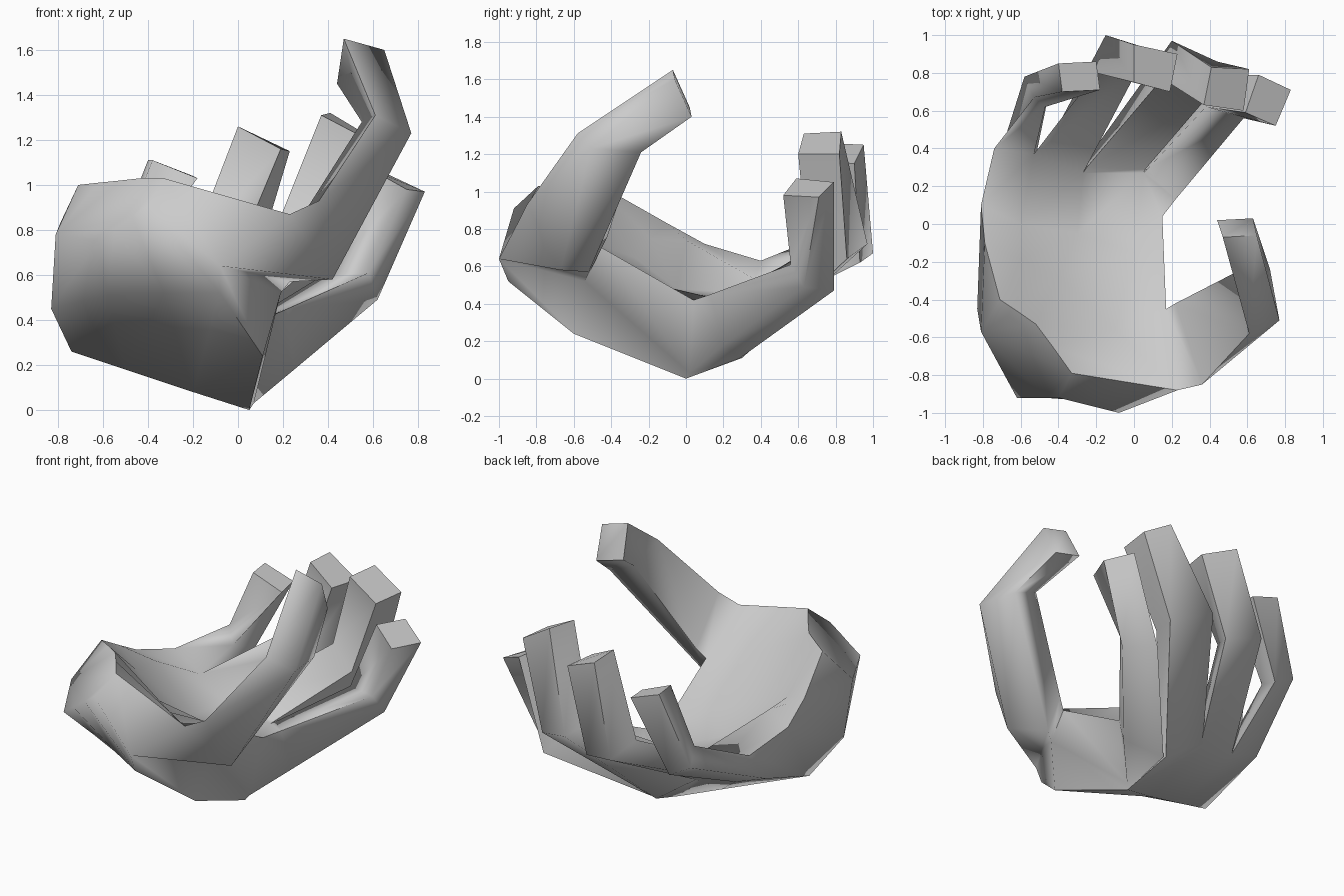
import bpy, bmesh, math

bm = bmesh.new()


def ring(points):
    return [bm.verts.new(p) for p in points]


def bridge(r0, r1, skip=()):
    n = len(r0)
    for i in range(n):
        if i not in skip:
            j = (i + 1) % n
            bm.faces.new((r0[i], r0[j], r1[j], r1[i]))


def digit(base, *sections):
    """Extrude a four-sided digit from a base loop and cap its tip."""
    prev = base
    for s in sections:
        cur = ring(s)
        bridge(prev, cur)
        prev = cur
    bm.faces.new(prev)


# Hand cross-sections: palm side little-finger to thumb, then back side returning
wrist = ring([(-.71, -.40, 1.0), (-.62, -.46, 1.01), (-.52, -.53, 1.02), (-.43, -.65, 1.03), (-.33, -.79, 1.03),
              (-.40, -.92, .91), (-.47, -.92, .86), (-.55, -.92, .80), (-.62, -.92, .75), (-.81, -.57, .78)])
heel = ring([(-.79, -.10, .83), (-.60, -.19, .75), (-.40, -.28, .65), (-.10, -.56, .75), (.23, -.88, .87),
             (-.08, -1.0, .64), (-.08, -.95, .52), (-.33, -.80, .52), (-.58, -.66, .51), (-.83, -.45, .45)])
palm = ring([(-.81, .10, .72), (-.60, .0, .74), (-.30, -.05, .48), (.0, -.15, .50), (.17, -.45, .70),
             (.19, -.54, .52), (.11, -.60, .24), (-.20, -.08, .08), (-.50, -.16, .18), (-.74, -.22, .26)])
web = ring([(-.74, .40, .63), (-.53, .37, .53), (-.27, .27, .46), (.05, .27, .40), (.15, .04, .42),
            (.07, .02, .03), (.05, .0, .0), (-.29, .26, .29), (-.54, .26, .35), (-.75, .24, .42)])
bm.faces.new(wrist)
bridge(wrist, heel)
bridge(heel, palm, skip=(4,))       # gap left for the thumb
bridge(palm, web)

# Four fingers, little to index: (lower joint), knuckle bend and tip sections
fingers = [
    ([(-.53, .67, .74), (-.47, .62, .64), (-.43, .79, .57), (-.58, .78, .65)],
     [(-.38, .70, 1.11), (-.18, .71, 1.03), (-.20, .86, 1.04), (-.40, .85, 1.11)]),
    ([(-.20, .80, .74), (-.01, .76, .68), (.07, .93, .62), (-.15, 1.0, .67)],
     [(.0, .75, 1.26), (.19, .70, 1.16), (.23, .90, 1.15), (.0, .95, 1.25)]),
    ([(-.25, .30, .47), (.06, .29, .41), (.005, .30, .11), (-.28, .30, .31)],
     [(.15, .77, .76), (.37, .65, .68), (.44, .86, .64), (.20, .97, .72)],
     [(.37, .63, 1.31), (.58, .60, 1.20), (.61, .82, 1.20), (.41, .83, 1.32)]),
    ([(.07, .29, .41), (.22, .13, .45), (.25, .20, .18), (.015, .29, .11)],
     [(.38, .62, .60), (.58, .56, .61), (.62, .63, .49), (.48, .79, .47)],
     [(.59, .59, 1.07), (.75, .52, .98), (.83, .71, .97), (.66, .79, 1.05)]),
]
for i, sections in enumerate(fingers):
    digit([web[i], web[i + 1], web[8 - i], web[9 - i]], *sections)

# Thumb grows from the gap between heel and palm
digit([heel[4], heel[5], palm[5], palm[4]],
      [(.36, -.85, .93), (.42, -.67, .58), (.23, -.52, .57), (.22, -.42, .76)],
      [(.61, -.58, 1.31), (.77, -.51, 1.23), (.72, -.24, 1.21), (.55, -.25, 1.28)],
      [(.47, -.07, 1.65), (.65, -.06, 1.60), (.63, .03, 1.40), (.44, .02, 1.45)])

bmesh.ops.recalc_face_normals(bm, faces=bm.faces)
mesh = bpy.data.meshes.new("cupped_hand")
bm.to_mesh(mesh)
bm.free()
hand = bpy.data.objects.new("cupped_hand", mesh)
bpy.context.collection.objects.link(hand)
bpy.context.view_layer.objects.active = hand
hand.select_set(True)
bpy.ops.object.shade_smooth_by_angle(angle=math.radians(80))
